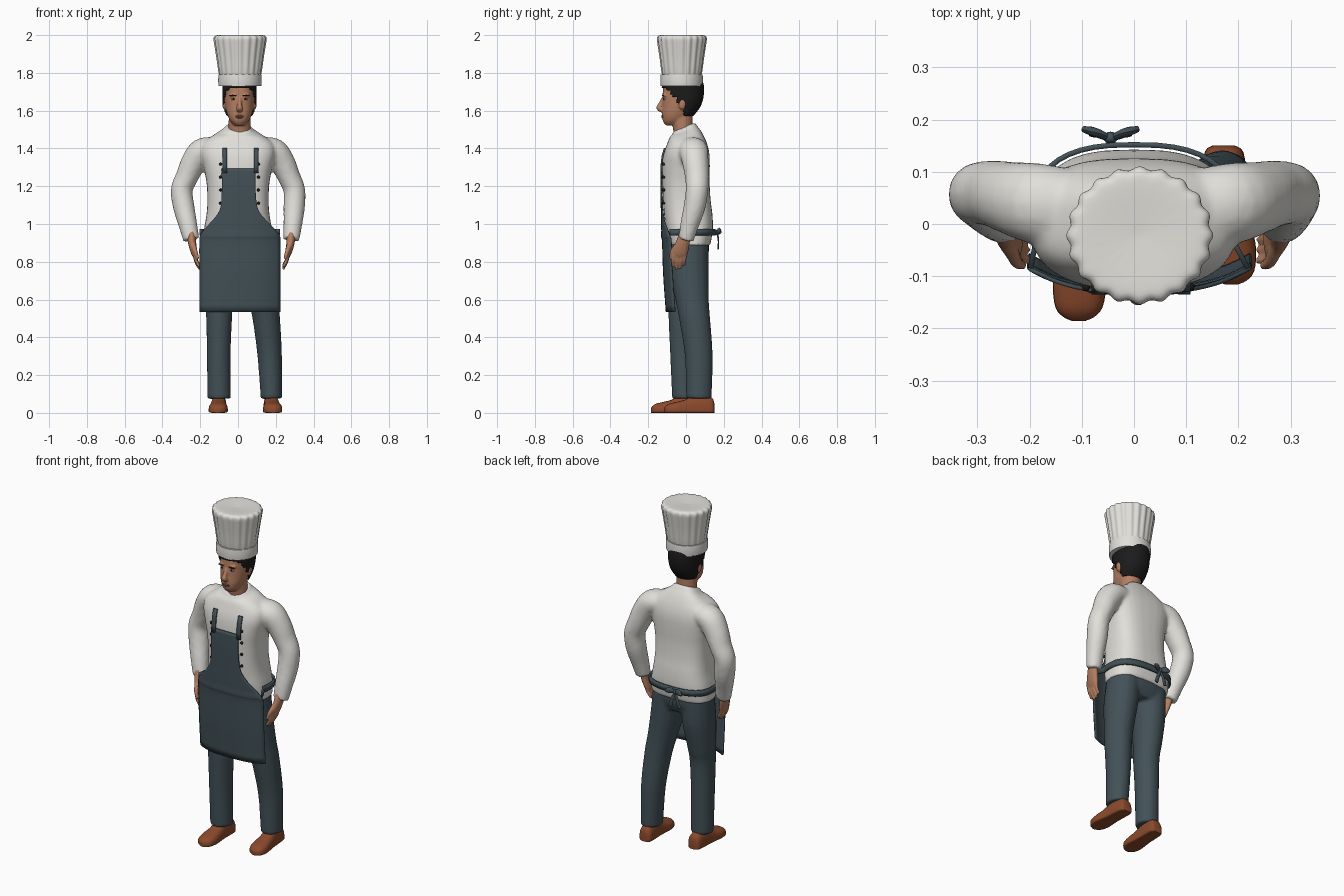
import bpy, bmesh, math
from mathutils import Vector, Matrix

if "Cube" in bpy.data.objects:
    bpy.data.objects.remove(bpy.data.objects["Cube"])


def material(name, r, g, b):
    m = bpy.data.materials.new(name)
    m.diffuse_color = (r, g, b, 1)
    m.use_nodes = True
    m.node_tree.nodes["Principled BSDF"].inputs["Base Color"].default_value = m.diffuse_color
    return m


WHITE = material("white cloth", .75, .74, .70)
SLATE = material("slate cloth", .055, .082, .095)
SKIN = material("skin", .46, .21, .12)
LIP = material("lip", .30, .11, .075)
HAIR = material("black hair", .012, .011, .011)
SHOE = material("brown leather", .26, .068, .025)
EYE = material("eye white", .55, .50, .45)


def interp(rows, k):
    """Catmull-Rom smoothing of a list of tuples."""
    out = []
    for i in range(len(rows) - 1):
        p = [rows[max(0, min(len(rows) - 1, i + d))] for d in (-1, 0, 1, 2)]
        for j in range(k):
            t = j / k
            out.append(tuple(.5 * (2 * b + (c - a) * t + (2 * a - 5 * b + 4 * c - d) * t * t
                                   + (3 * b - a - 3 * c + d) * t ** 3) for a, b, c, d in zip(*p)))
    return out + [tuple(rows[-1])]


def skin(bm, rings, caps=True):
    vs = [[bm.verts.new(p) for p in r] for r in rings]
    n = len(vs[0])
    for a, b in zip(vs, vs[1:]):
        for i in range(n):
            bm.faces.new((a[i], a[(i + 1) % n], b[(i + 1) % n], b[i]))
    if caps:
        bm.faces.new(vs[0][::-1])
        bm.faces.new(vs[-1])


def sup(a, e):
    c, s = math.cos(a), math.sin(a)
    return math.copysign(abs(c) ** (2 / e), c), math.copysign(abs(s) ** (2 / e), s)


def loft(bm, rows, cx=0, e=2.0, n=32, k=4, caps=True):
    """Horizontal rings from (z, front y, back y, half width, tilt)."""
    rings = []
    for z, yf, yb, rx, tilt in interp(rows, k):
        ring = []
        for i in range(n):
            c, s = sup(math.tau * i / n, e)
            dy = (yb - yf) / 2 * s
            ring.append((cx + rx * c, (yf + yb) / 2 + dy, z + tilt * dy))
        rings.append(ring)
    skin(bm, rings, caps)


def tube(bm, pts, n=16, k=4):
    """Rings square to a path of (x, y, z, side radius, depth radius)."""
    pts = interp(pts, k)
    rings = []
    for i, p in enumerate(pts):
        t = (Vector(pts[min(i + 1, len(pts) - 1)][:3]) - Vector(pts[max(i - 1, 0)][:3])).normalized()
        u = t.cross(Vector((0, 1, 0))).normalized()
        w = u.cross(t)
        rings.append([Vector(p[:3]) + u * p[3] * math.cos(math.tau * j / n)
                      + w * p[4] * math.sin(math.tau * j / n) for j in range(n)])
    skin(bm, rings)


def ball(bm, loc, size):
    bmesh.ops.create_uvsphere(bm, u_segments=16, v_segments=10, radius=1,
                              matrix=Matrix.Translation(loc) @ Matrix.Diagonal((*size, 1)))


def sheet(bm, rows):
    g = [[bm.verts.new(p) for p in r] for r in rows]
    for a, b in zip(g, g[1:]):
        for i in range(len(a) - 1):
            bm.faces.new((a[i], a[i + 1], b[i + 1], b[i]))


def finish(name, bm, mat, voxel=0, thick=0, relax=4):
    bmesh.ops.recalc_face_normals(bm, faces=bm.faces)
    me = bpy.data.meshes.new(name)
    bm.to_mesh(me)
    bm.free()
    me.materials.append(mat)
    ob = bpy.data.objects.new(name, me)
    bpy.context.collection.objects.link(ob)
    if thick:
        m = ob.modifiers.new("thickness", 'SOLIDIFY')
        m.thickness, m.offset = thick, 0
    if voxel:   # fuse overlapping pieces into one smooth skin
        m = ob.modifiers.new("fuse", 'REMESH')
        m.mode, m.voxel_size, m.use_smooth_shade = 'VOXEL', voxel, True
        m = ob.modifiers.new("relax", 'SMOOTH')
        m.factor, m.iterations = .5, relax
    else:
        bpy.ops.object.select_all(action='DESELECT')
        ob.select_set(True)
        bpy.context.view_layer.objects.active = ob
        bpy.ops.object.shade_smooth_by_angle(angle=math.radians(45))
    return ob


# Shirt: torso and two bent sleeves
bm = bmesh.new()
loft(bm, [(.885, -.085, .128, .185, 0), (.97, -.105, .142, .18, 0), (1.05, -.116, .14, .167, 0),
          (1.13, -.122, .13, .162, 0), (1.22, -.125, .125, .167, 0), (1.30, -.126, .126, .182, 0),
          (1.37, -.118, .124, .198, 0), (1.425, -.10, .112, .188, 0), (1.47, -.085, .088, .13, .1),
          (1.495, -.074, .06, .082, .35), (1.515, -.066, .047, .066, .4)], e=2.8)
for s, off in ((-1, 0), (1, .035)):
    tube(bm, [(s * .12, .03, 1.40, .06, .075), (s * .19, .04, 1.385, .07, .078), (s * .235, .05, 1.325, .068, .07),
              (s * .27, .058, 1.25, .06, .064), (s * .298, .058, 1.18, .058, .06),
              (s * .287 + off * .3, .045, 1.09, .057, .058), (s * .266 + off * .7, .02, 1.0, .05, .05),
              (s * .247 + off, 0, .915, .043, .04)])
finish("shirt", bm, WHITE, voxel=.01)

# Trousers: seat and two legs in a slight stride
bm = bmesh.new()
loft(bm, [(.80, -.07, .10, .14, 0), (.86, -.08, .122, .17, 0), (.95, -.08, .118, .172, 0)], e=2.4)
tube(bm, [(-.088, .018, .90, .09, .098), (-.093, .008, .75, .088, .104), (-.1, -.006, .6, .076, .088),
          (-.1, -.016, .5, .069, .077), (-.102, -.014, .3, .063, .07), (-.1, -.01, .075, .063, .064)])
tube(bm, [(.09, .02, .90, .09, .1), (.108, .018, .75, .088, .102), (.133, .033, .6, .078, .088),
          (.15, .046, .5, .073, .082), (.168, .068, .3, .065, .074), (.177, .068, .075, .057, .068)])
finish("trousers", bm, SLATE, voxel=.01)

# Shoes: cross-sections from heel to toe
for name, x0, x1, heel in (("left_shoe", -.1, -.106, .08), ("right_shoe", .172, .187, .15)):
    bm = bmesh.new()
    rings = []
    for d, hw, h in interp([(0, .022, .05), (.012, .037, .08), (.06, .041, .098), (.11, .042, .092), (.155, .046, .07),
                            (.2, .051, .058), (.24, .045, .048), (.258, .03, .036), (.266, .012, .025)], 3):
        ring = []
        for i in range(24):
            c, s = sup(math.tau * i / 24, 2.6 if i <= 12 else 5)
            ring.append((x0 + (x1 - x0) * d / .266 + hw * c, heel - d, max(0, .016 + (h - .016 if s > 0 else .016) * s)))
        rings.append(ring)
    skin(bm, rings)
    finish(name, bm, SHOE)

# Hands
for s, off, name in ((-1, 0, "left_hand"), (1, .035, "right_hand")):
    bm = bmesh.new()

    def hp(*rows):
        tube(bm, [(s * r[0] + off, *r[1:]) for r in rows], n=10)
    hp((.248, -.002, .96, .026, .03), (.243, -.017, .90, .022, .038), (.232, -.03, .85, .018, .042),
       (.224, -.034, .825, .013, .036))
    for i, ln in enumerate((.068, .08, .076, .06)):
        y = -.064 + .02 * i
        hp((.23, y, .84, .01, .0105), (.222, y - .004, .84 - ln * .5, .0095, .0095),
           (.203, y - .006, .84 - ln, .007, .007))
    hp((.238, -.04, .895, .014, .014), (.226, -.072, .855, .012, .012), (.212, -.08, .815, .008, .008))
    finish(name, bm, SKIN, voxel=.005, relax=2)

# Head with neck, nose, ears and brow
HX = .008
HEAD = [(1.522, -.107, -.035, .026, 0), (1.545, -.122, 0, .049, 0), (1.58, -.127, .03, .065, 0),
        (1.62, -.125, .06, .074, 0), (1.66, -.124, .075, .078, 0), (1.70, -.123, .08, .079, 0),
        (1.74, -.116, .078, .077, 0), (1.79, -.09, .06, .06, 0)]
bm = bmesh.new()
loft(bm, HEAD, HX, e=2.2)
loft(bm, [(1.43, -.06, .045, .06, 0), (1.50, -.068, .036, .058, 0), (1.58, -.085, .035, .057, 0)], HX)
tube(bm, [(HX, -.118, 1.668, .009, .01), (HX, -.133, 1.635, .012, .013), (HX, -.142, 1.613, .018, .015),
          (HX, -.12, 1.598, .014, .01)], n=10)
for s in (-1, 1):
    ball(bm, (HX + s * .08, -.02, 1.638), (.011, .021, .033))
    ball(bm, (HX + s * .03, -.112, 1.682), (.026, .014, .008))
finish("head", bm, SKIN, voxel=.005, relax=3)

# Face details: eyes, pupils, eyebrows, lips
eyes, dark, lips = bmesh.new(), bmesh.new(), bmesh.new()
for s in (-1, 1):
    ball(eyes, (HX + s * .031, -.110, 1.661), (.014, .009, .006))
    ball(dark, (HX + s * .031, -.116, 1.661), (.006, .005, .0055))
    ball(dark, (HX + s * .033, -.121, 1.681), (.02, .006, .0035))
ball(lips, (HX, -.124, 1.572), (.023, .007, .005))
ball(lips, (HX, -.124, 1.564), (.019, .007, .005))
finish("eyes", eyes, EYE)
finish("pupils_and_brows", dark, HAIR)
finish("lips", lips, LIP)

# Hair: enlarged skull shell with the face cut away
bm = bmesh.new()
loft(bm, [(z, yf - .004, yb + .011, rx + .007, 0) for z, yf, yb, rx, _ in HEAD], HX, e=2.2, n=56, k=6)


def bare(c):
    limit = -.01 if c.z < 1.635 else -.045 if c.z < 1.675 else -.075 if c.z < 1.705 else -.10
    return c.z < 1.575 or (c.z < 1.722 and c.y < limit)


bmesh.ops.delete(bm, geom=[f for f in bm.faces if bare(f.calc_center_median())], context='FACES')
finish("hair", bm, HAIR, thick=.008)

# Chef hat: plain band and fluted, flaring crown
bm = bmesh.new()
loft(bm, [(1.73, -.134, .088, .113, 0), (1.76, -.136, .09, .115, 0), (1.792, -.134, .088, .113, 0)],
     .01, n=48, k=2)
finish("hat_band", bm, WHITE)
bm = bmesh.new()
rings = []
for z, r, flute in interp([(1.78, .106, .01), (1.81, .112, .02), (1.88, .121, .026), (1.95, .132, .026),
                           (1.982, .136, .026), (1.996, .128, .022), (2.0, .108, .015), (1.997, .05, .01),
                           (1.994, .004, 0)], 3):
    rings.append([(.011 + 1.01 * rr * math.cos(a), -.022 + .95 * rr * math.sin(a), min(z, 2))
                  for a in (math.tau * i / 120 for i in range(120))
                  for rr in (r * (1 + flute * math.cos(20 * a)),)])
skin(bm, rings)
finish("hat_crown", bm, WHITE)

# Apron: bib and skirt in one curved sheet (z, left x, right x, y)
rows = interp([(1.295, -.087, .092, -.13), (1.2, -.085, .092, -.132), (1.1, -.09, .1, -.13),
               (1.05, -.11, .122, -.129), (1.0, -.152, .168, -.128), (.965, -.182, .2, -.127),
               (.935, -.2, .22, -.128), (.9, -.203, .224, -.123), (.73, -.203, .224, -.117),
               (.535, -.203, .224, -.103)], 4)
bm = bmesh.new()
sheet(bm, [[(x, y + .042 * abs((x - .01) / .21) ** 3, z)
            for x in (xl + (xr - xl) * i / 20 for i in range(21))] for z, xl, xr, y in rows])
finish("apron", bm, SLATE, thick=.008)

# Shoulder straps
bm = bmesh.new()
for x in (-.069, .096):
    sheet(bm, [[(x + d, y, z) for d in (-.012, .012)]
               for y, z in ((-.13, 1.27), (-.13, 1.31), (-.124, 1.36), (-.112, 1.402))])
finish("apron_straps", bm, SLATE, thick=.01)

# Waist tie round the back, with a bow
bm = bmesh.new()
path = [(.218, -.085)]
for i in range(25):
    c, s = sup(math.radians(-15 + 210 * i / 24), 2.6)
    path.append((.192 * c, .02 + .132 * s))
path.append((-.198, -.085))
sheet(bm, [[(x, y, .957 + dz) for x, y in path] for dz in (-.017, .017)])
finish("waist_tie", bm, SLATE, thick=.01)
bm = bmesh.new()
ball(bm, (-.045, .165, .955), (.013, .012, .016))
for s in (-1, 1):
    tube(bm, [(-.045, .163, .955, .008, .006), (-.045 + s * .03, .176, .963, .018, .009),
              (-.045 + s * .052, .182, .955, .008, .006)], n=10)
    tube(bm, [(-.045, .166, .95, .008, .005), (-.045 + s * .018, .172, .91, .011, .004),
              (-.045 + s * .03, .17, .868, .012, .004)], n=10)
finish("tie_bow", bm, SLATE)

# Two columns of buttons
bm = bmesh.new()
for x in (-.092, .108):
    for z in (1.317, 1.248, 1.18, 1.11):
        ball(bm, (x, -.12, z), (.008, .009, .008))
finish("buttons", bm, HAIR)
